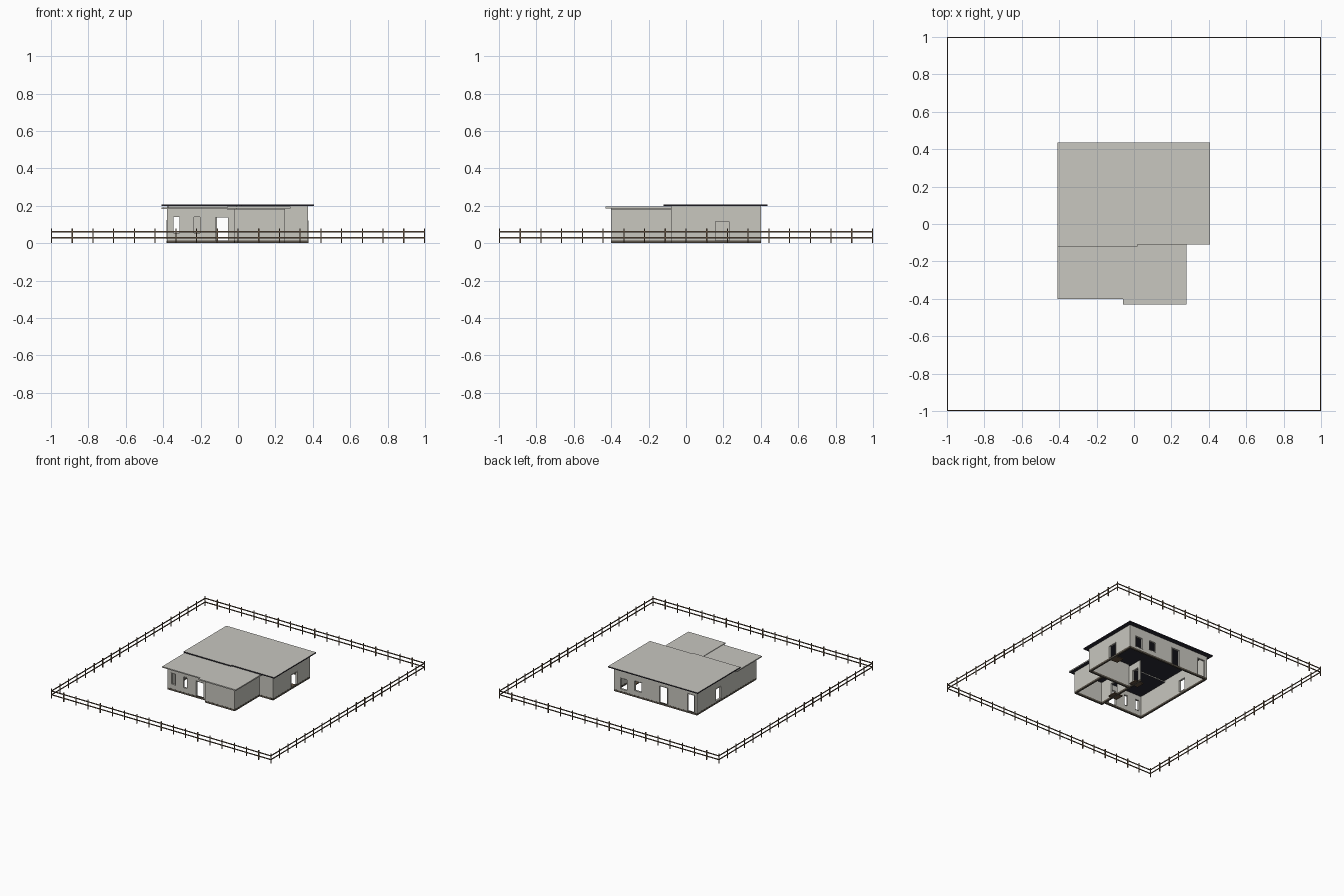
import bpy, bmesh
from mathutils import Vector

cube = bpy.data.objects.get("Cube")
if cube:
    bpy.data.objects.remove(cube, do_unlink=True)


def material(name, rgb):
    m = bpy.data.materials.new(name)
    m.use_nodes = True
    m.diffuse_color = (*rgb, 1)
    m.node_tree.nodes["Principled BSDF"].inputs["Base Color"].default_value = (*rgb, 1)
    return m


WALL = material("pale plaster", (0.58, 0.57, 0.52))
ROOF = material("light grey roof", (0.58, 0.57, 0.53))
DARK = material("dark slate", (0.025, 0.023, 0.035))
WOOD = material("brown wood", (0.13, 0.085, 0.05))
BASE = material("dark plinth", (0.1, 0.085, 0.065))


def add_box(bm, lo, hi):
    verts = bmesh.ops.create_cube(bm, size=1)["verts"]
    lo, hi = Vector(lo), Vector(hi)
    for v in verts:
        v.co = (lo + hi) / 2 + v.co * (hi - lo)


def boxes(name, parts, *mats, rule=None):
    bm = bmesh.new()
    for lo, hi in parts:
        add_box(bm, lo, hi)
    bm.normal_update()
    if rule:
        for f in bm.faces:
            f.material_index = rule(f.normal)
    mesh = bpy.data.meshes.new(name)
    bm.to_mesh(mesh)
    bm.free()
    for m in mats:
        mesh.materials.append(m)
    obj = bpy.data.objects.new(name, mesh)
    bpy.context.collection.objects.link(obj)
    return obj


T = 0.012      # wall thickness
FOOT = 0.015   # plinth height


def wall(name, axis, pos, start, end, top, openings=(), inward=1):
    """Straight wall whose outer face is at pos, split around its openings."""
    def span(a, b, low, high, grow=0.0):
        c = sorted((pos - inward * grow, pos + inward * (T + grow)))
        if axis == "x":
            return (a, c[0], low), (b, c[1], high)
        return (c[0], a, low), (c[1], b, high)

    parts, frame, cursor = [], [], start
    for a, b, low, high in sorted(openings):
        parts.append(span(cursor, a, FOOT, top))
        parts.append(span(a, b, high, top))
        if low > FOOT:
            parts.append(span(a, b, FOOT, low))
            frame.append(span(a, b, low, low + 0.004, 0.002))
        frame.append(span(a, b, high - 0.004, high, 0.002))
        frame.append(span(a, a + 0.004, low, high, 0.002))
        frame.append(span(b - 0.004, b, low, high, 0.002))
        cursor = b
    parts.append(span(cursor, end, FOOT, top))
    boxes(name, parts, WALL)
    if frame:
        boxes(name + "_frames", frame, WALL)
    boxes(name + "_plinth", [span(start, end, 0, FOOT, 0.001)], BASE)


# Outer walls
L, R, F, B = -0.38, 0.375, -0.40, 0.40
STEP, MID, PORCH = -0.02, -0.08, -0.37
HIGH, LOW = 0.198, 0.184
wall("back_wall", "x", B, L, R, HIGH,
     [(-0.36, -0.29, FOOT, 0.16), (-0.115, -0.035, FOOT, 0.155),
      (0.12, 0.19, 0.05, 0.135), (0.25, 0.32, 0.03, 0.125)], -1)
wall("right_wall", "y", R, MID, B - T, HIGH, [(0.155, 0.235, FOOT, 0.12)], -1)
wall("left_wall", "y", L, MID, B - T, HIGH, [(0.09, 0.16, 0.02, 0.125)])
wall("left_front_wall", "y", L, PORCH + T, MID, LOW)
wall("porch_wall", "x", PORCH, L, STEP, LOW,
     [(-0.35, -0.31, 0.05, 0.145), (-0.24, -0.20, 0.05, 0.145),
      (-0.125, -0.05, FOOT, 0.14)])
wall("front_wall", "x", F, STEP, 0.25, LOW)
wall("front_right_wall", "y", 0.25, F + T, MID, LOW, inward=-1)
wall("middle_wall", "x", MID, STEP + T, R - T, HIGH)

# Inner partition
wall("partition", "y", STEP, F + T, 0.06, LOW,
     [(-0.28, -0.20, FOOT, 0.13), (-0.03, 0.045, FOOT, 0.13)])

# Thin door mats in the doorways
boxes("door_mats", [((x - 0.04, y - 0.035, 0.004), (x + 0.04, y + 0.035, 0.012))
                    for x, y in ((STEP, -0.24), (STEP, 0.005), (0.335, 0.19))], WOOD)

# Roof slabs: pale on top, dark below
boxes("main_roof", [((-0.41, -0.11, HIGH), (0.405, 0.435, 0.207)),
                    ((-0.41, -0.12, HIGH), (0.02, -0.11, 0.207))],
      ROOF, DARK, rule=lambda n: 0 if n.z > 0.5 else 1)
for name, lo, hi in (("left_front_roof", (-0.41, -0.40, 0.182), (-0.06, -0.075, 0.191)),
                     ("right_front_roof", (-0.06, -0.43, 0.185), (0.28, -0.075, 0.195))):
    boxes(name, [(lo, hi)], ROOF, DARK, rule=lambda n: 1 if n.z < -0.5 else 0)

# Perimeter fence: posts and two rails per side
COUNT, P, E = 18, 0.003, 0.997
posts, rails = [], []
for i in range(COUNT):
    t = -E + 2 * E * i / COUNT
    for x, y in ((t, -E), (E, t), (-t, E), (-E, -t)):
        posts.append(((x - P, y - P, 0), (x + P, y + P, 0.078)))
for z in (0.03, 0.061):
    for s in (-E, E):
        rails.append(((-E, s - 0.002, z - 0.004), (E, s + 0.002, z + 0.004)))
        rails.append(((s - 0.002, -E, z - 0.004), (s + 0.002, E, z + 0.004)))
boxes("fence_posts", posts, WOOD)
boxes("fence_rails", rails, WOOD)
